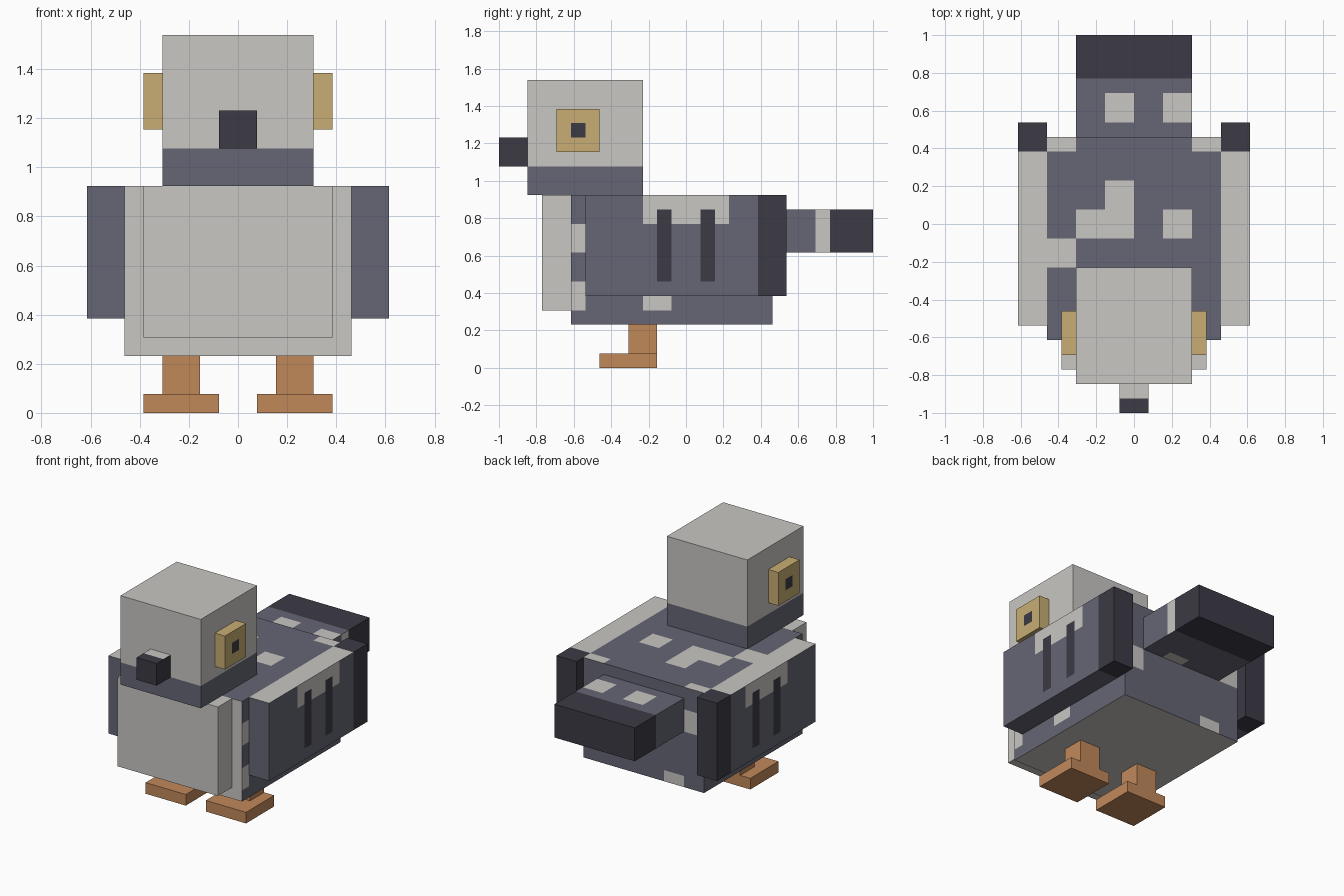
import bpy, bmesh
from mathutils import Vector

cube = bpy.data.objects.get("Cube")
if cube:
    bpy.data.objects.remove(cube, do_unlink=True)

U = 1 / 13  # one block unit


def linear(c):
    c /= 255
    return c / 12.92 if c <= 0.04045 else ((c + 0.055) / 1.055) ** 2.4


def material(name, *rgb):
    colour = [linear(c) for c in rgb] + [1]
    mat = bpy.data.materials.new(name)
    mat.use_nodes = True
    mat.diffuse_color = colour
    mat.node_tree.nodes["Principled BSDF"].inputs["Base Color"].default_value = colour
    return mat


LIGHT = material("pale grey", 201, 199, 195)
SLATE = material("slate grey", 101, 102, 117)
DARK = material("charcoal", 60, 58, 69)
TAN = material("tan", 200, 174, 115)
ORANGE = material("orange", 193, 137, 90)


def on_side(face, side):
    """True if the face points along a side such as '+x'."""
    sign = 1 if side[0] == "+" else -1
    return face.normal["xyz".index(side[1])] * sign > 0.9


def add_object(bm, name, mats):
    mesh = bpy.data.meshes.new(name)
    bm.to_mesh(mesh)
    for mat in mats:
        mesh.materials.append(mat)
    bpy.context.collection.objects.link(bpy.data.objects.new(name, mesh))


def box(name, x, y, z, base, patches=(), pair=False):
    """Box in block units; each patch is (sides, colour, range, range) with the
    ranges along the two in-plane axes in xyz order; None covers the whole side."""
    spans = (x, y, z)
    bm = bmesh.new()
    bmesh.ops.create_cube(bm, size=1)
    for v in bm.verts:
        v.co = Vector([s[0] if c < 0 else s[1] for s, c in zip(spans, v.co)])
    bm.normal_update()
    mats = [base]
    for sides, mat, *ranges in patches:
        if mat not in mats:
            mats.append(mat)
        for side in sides.split():
            axes = [i for i in range(3) if "xyz"[i] != side[1]]
            limits = [(i, r or spans[i]) for i, r in zip(axes, ranges)]
            # cut the patch outline into this side only
            for i, r in limits:
                for value in r:
                    if spans[i][0] < value < spans[i][1]:
                        faces = [f for f in bm.faces if on_side(f, side)]
                        edges = {e for f in faces for e in f.edges}
                        verts = {v for f in faces for v in f.verts}
                        normal = Vector([float(k == i) for k in range(3)])
                        bmesh.ops.bisect_plane(
                            bm, geom=faces + list(edges) + list(verts), dist=1e-5,
                            plane_co=normal * value, plane_no=normal)
                        bm.normal_update()
            for f in bm.faces:
                c = f.calc_center_median()
                if on_side(f, side) and all(r[0] < c[i] < r[1] for i, r in limits):
                    f.material_index = mats.index(mat)
    bmesh.ops.scale(bm, vec=(U, U, U), verts=bm.verts)
    add_object(bm, "left_" + name if pair else name, mats)
    if pair:
        bmesh.ops.scale(bm, vec=(-1, 1, 1), verts=bm.verts)
        bmesh.ops.reverse_faces(bm, faces=bm.faces)
        add_object(bm, "right_" + name, mats)
    bm.free()


# Body with pale front, belly and feather patches
box("body", (-6, 6), (-8, 6), (3, 12), SLATE, [
    ("-y", LIGHT, None, None),
    ("-z", LIGHT, None, None),
    ("+z", LIGHT, (-6, -4), (5, 6)),
    ("+z", LIGHT, (4, 6), (5, 6)),
    ("+z", LIGHT, (-2, 0), (1, 3)),
    ("+z", LIGHT, (-4, 0), (-1, 1)),
    ("+z", LIGHT, (-6, -4), (-3, -1)),
    ("+z", LIGHT, (2, 4), (-1, 1)),
    ("+x -x", LIGHT, (-8, -7), (4, 6)),
    ("+x -x", LIGHT, (-8, -7), (8, 10)),
    ("+x -x", LIGHT, (-3, -1), (4, 5)),
    ("+y", LIGHT, (4, 6), (6, 8)),
    ("+y", LIGHT, (-6, -4), (8, 10)),
    ("+y", LIGHT, (-4, -2), (3, 4)),
])
box("chest", (-5, 5), (-10, -8), (4, 12), LIGHT)

# Wings with pale tops, dark tips and two stripes
box("wing", (6, 8), (-7, 7), (5, 12), SLATE, [
    ("+z", LIGHT, None, None),
    ("+x", LIGHT, (-3, 3), (10, 12)),
    ("+x", DARK, (-2, -1), (6, 11)),
    ("+x", DARK, (1, 2), (6, 11)),
    ("+x -x", DARK, (5, 7), None),
    ("+z -z", DARK, None, (5, 7)),
    ("+y", DARK, None, None),
], pair=True)

# Tail with a dark tip
box("tail", (-4, 4), (6, 13), (8, 11), SLATE, [
    ("+z", LIGHT, (-2, 0), (7, 9)),
    ("+z", LIGHT, (2, 4), (7, 9)),
    ("-z", LIGHT, (0, 2), (6, 7)),
    ("+x", LIGHT, (9, 10), None),
    ("+x -x", DARK, (10, 13), None),
    ("+z -z", DARK, None, (10, 13)),
    ("+y", DARK, None, None),
])

# Head with a slate collar
box("head", (-4, 4), (-11, -3), (12, 20), LIGHT, [
    ("+x -x +y -y", SLATE, None, (12, 14)),
    ("-z", SLATE, None, None),
])
box("beak", (-1, 1), (-13, -11), (14, 16), DARK, [("+z", LIGHT, None, (-12, -11))])
box("eye", (4, 5), (-9, -6), (15, 18), TAN, [("+x", DARK, (-8, -7), (16, 17))], pair=True)

# Legs and feet
box("leg", (2, 4), (-4, -2), (1, 3), ORANGE, pair=True)
box("foot", (1, 5), (-6, -2), (0, 1), ORANGE, pair=True)
